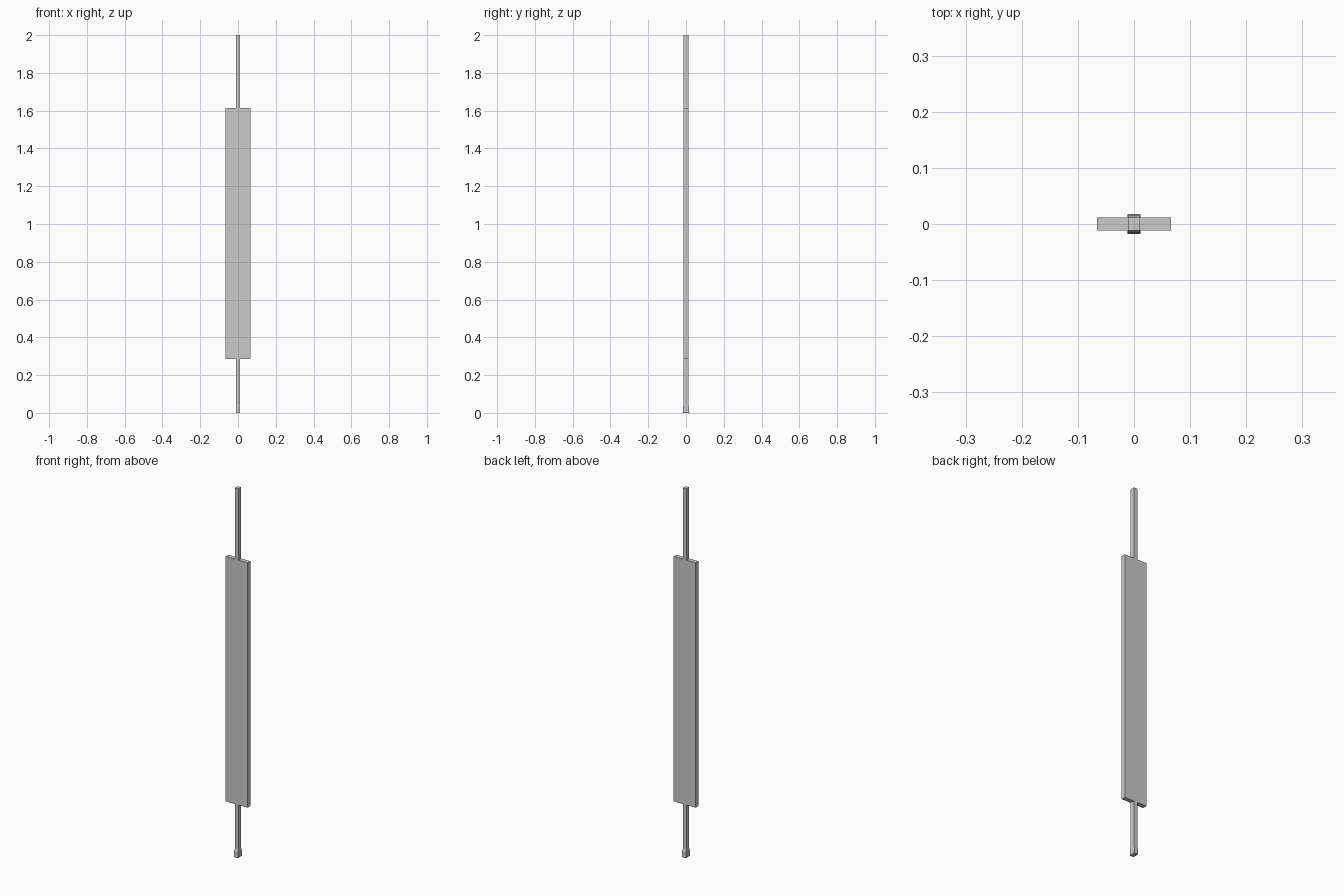
import bpy, bmesh

if "Cube" in bpy.data.objects:
    bpy.data.objects.remove(bpy.data.objects["Cube"])


def loft(name, sections):
    """Stack of rectangles (half_x, half_y, z) joined into a closed solid."""
    bm = bmesh.new()
    rings = [[bm.verts.new((sx * hx, sy * hy, z))
              for sx, sy in ((-1, -1), (1, -1), (1, 1), (-1, 1))]
             for hx, hy, z in sections]
    for a, b in zip(rings, rings[1:]):
        for i in range(4):
            j = (i + 1) % 4
            bm.faces.new((a[i], a[j], b[j], b[i]))
    bm.faces.new(rings[0][::-1])
    bm.faces.new(rings[-1])
    mesh = bpy.data.meshes.new(name)
    bm.to_mesh(mesh)
    bm.free()
    obj = bpy.data.objects.new(name, mesh)
    bpy.context.collection.objects.link(obj)
    return obj


RX, T = 0.0105, 0.012        # rod half width, shared half thickness
LOW, HIGH = 0.286, 1.614     # panel ends

# Flat central panel
loft("panel", [(0.066, T, LOW), (0.066, T, HIGH)])

# Upper rod
loft("upper_rod", [(RX, T, HIGH), (RX, T, 2.0)])

# Lower rod with a foot that flares front and back
loft("lower_rod_and_foot", [(0.0115, 0.0175, 0.0), (0.0115, 0.016, 0.03),
                            (RX, T, 0.045), (RX, T, LOW)])
